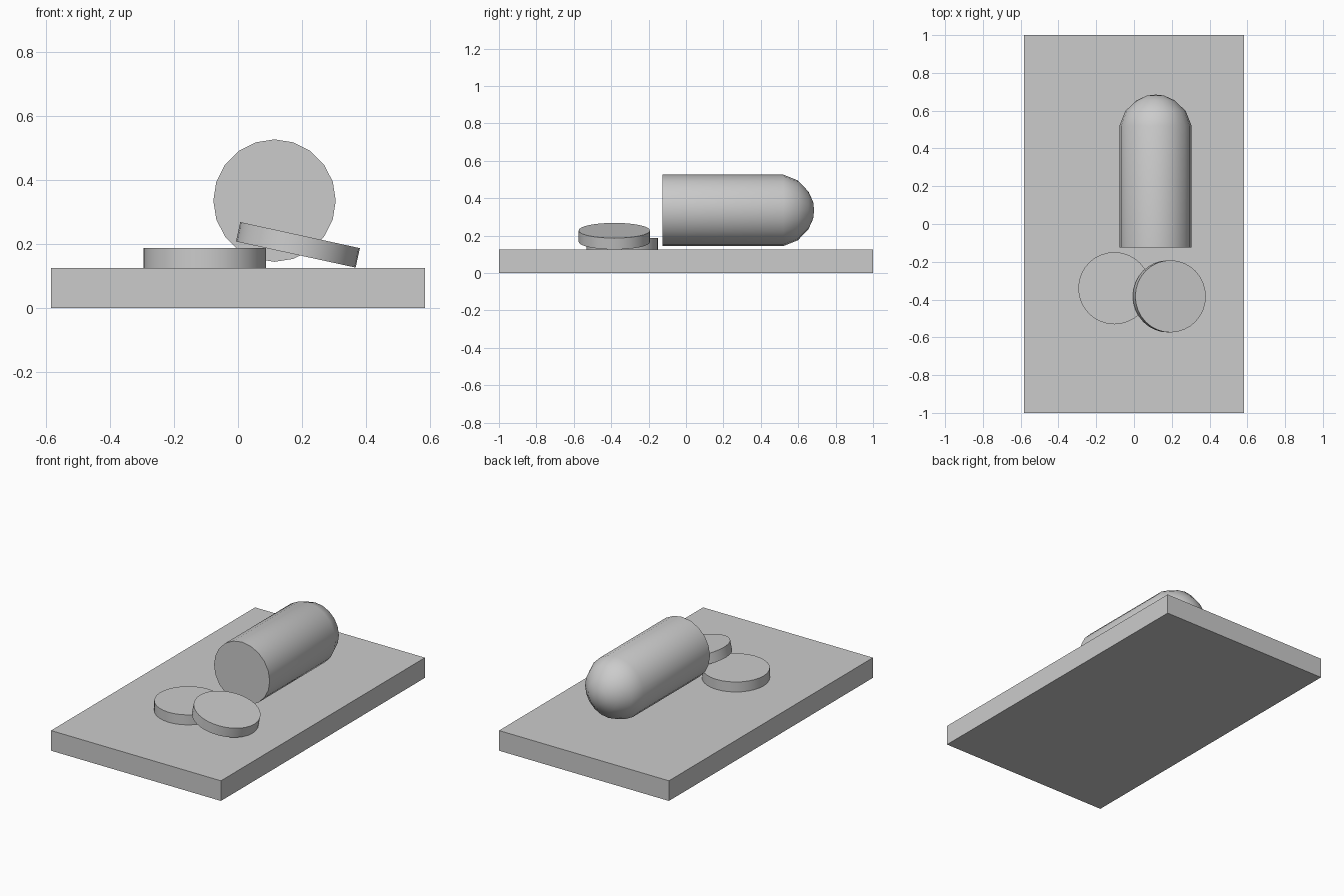
import bpy, bmesh
from math import radians
from mathutils import Matrix

if "Cube" in bpy.data.objects:
    bpy.data.objects.remove(bpy.data.objects["Cube"])


def lathe(name, profile, sides, matrix):
    """Closed solid of revolution about local z from (radius, height) points."""
    bm = bmesh.new()
    rings = []
    for r, h in profile:
        if r == 0:
            rings.append([bm.verts.new((0, 0, h))])
        else:
            ring = bmesh.ops.create_circle(bm, segments=sides, radius=r,
                                           matrix=Matrix.Translation((0, 0, h)))
            rings.append(ring["verts"])
    for a, b in zip(rings, rings[1:]):
        for i in range(sides):
            j = (i + 1) % sides
            if len(b) == 1:
                bm.faces.new((a[i], a[j], b[0]))
            else:
                bm.faces.new((a[i], a[j], b[j], b[i]))
    for ring in (rings[0], rings[-1]):
        if len(ring) > 1:
            bm.faces.new(ring)
    bmesh.ops.recalc_face_normals(bm, faces=bm.faces)
    mesh = bpy.data.meshes.new(name)
    bm.to_mesh(mesh)
    bm.free()
    ob = bpy.data.objects.new(name, mesh)
    ob.matrix_world = matrix
    bpy.context.collection.objects.link(ob)
    bpy.ops.object.select_all(action='DESELECT')
    ob.select_set(True)
    bpy.context.view_layer.objects.active = ob
    bpy.ops.object.shade_smooth_by_angle(angle=radians(32))
    return ob


# Base slab
bpy.ops.mesh.primitive_cube_add(size=1, location=(0, 0, 0.0625))
base = bpy.context.object
base.name = "base_slab"
base.scale = (1.166, 2, 0.125)

# Round-nosed cylinder lying along y
lathe("lying_bottle",
      [(0.191, -0.125), (0.191, 0.52), (0.16, 0.598), (0.10, 0.655), (0.045, 0.68), (0, 0.685)],
      20, Matrix.Translation((0.114, 0, 0.335)) @ Matrix.Rotation(radians(-90), 4, 'X'))

# Two thin discs, the second leaning on the first
disc = [(0.191, -0.031), (0.191, 0.031)]
lathe("flat_disc", disc, 32, Matrix.Translation((-0.104, -0.34, 0.156)))
lathe("leaning_disc", disc, 32,
      Matrix.Translation((0.187, -0.383, 0.197)) @ Matrix.Rotation(radians(12.3), 4, 'Y'))
